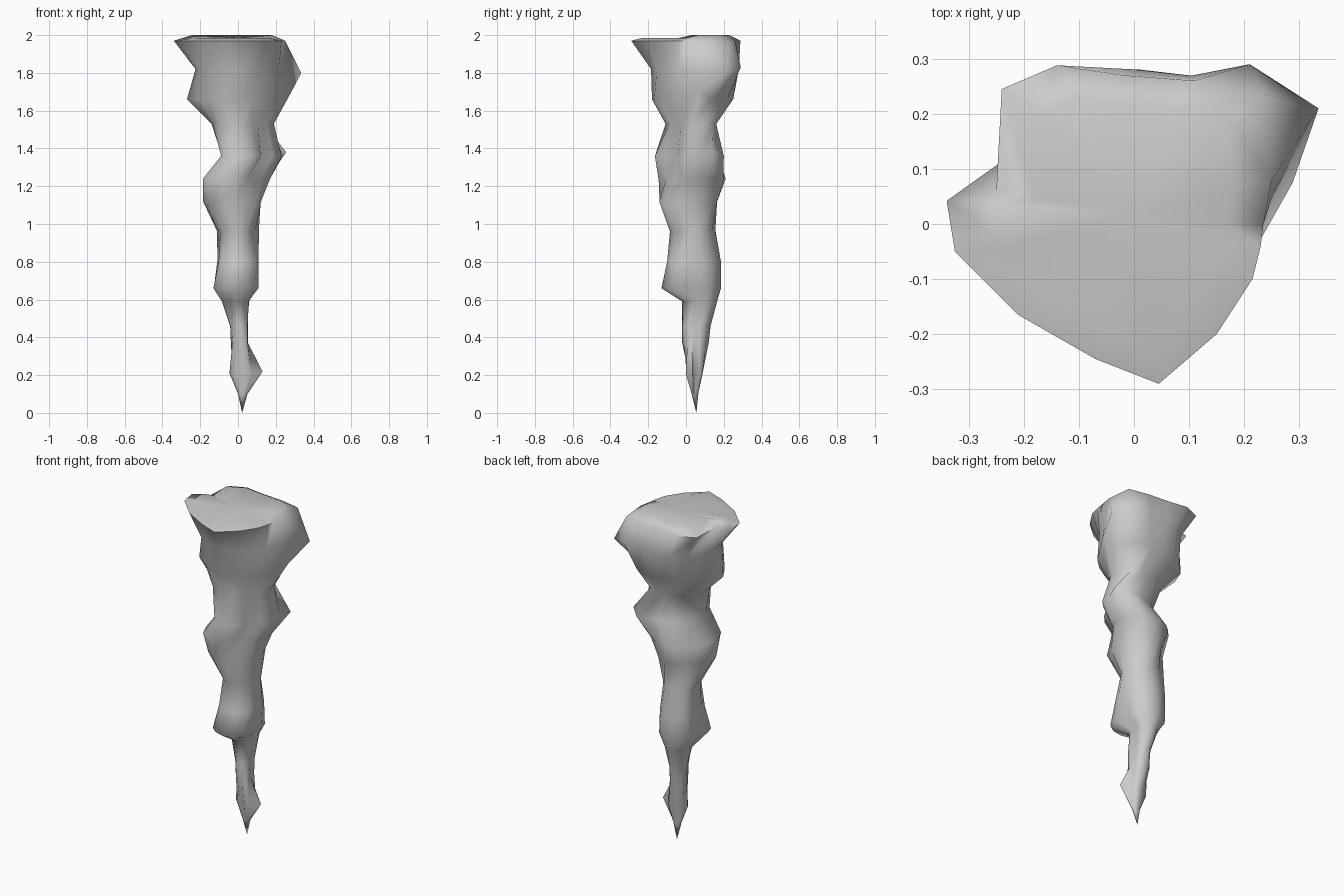
import bpy, bmesh, math
from mathutils import Vector

N = 16
D = math.sqrt(2)
# Section levels: z, left, right, front, back,
# then reach towards front-left, back-right, front-right, back-left (signed)
levels = [
    (0.10, 0.00, 0.05, 0.03, 0.065, 0.03, 0.07, -0.005, 0.035),
    (0.21, -0.045, 0.08, 0.02, 0.08, 0.00, 0.10, -0.05, 0.06),
    (0.37, -0.03, 0.045, -0.02, 0.12, 0.00, 0.095, -0.03, 0.09),
    (0.46, -0.04, 0.045, -0.02, 0.13, 0.00, 0.10, -0.03, 0.09),
    (0.59, -0.085, 0.055, -0.02, 0.165, -0.02, 0.13, -0.02, 0.13),
    (0.66, -0.12, 0.09, -0.13, 0.185, -0.135, 0.155, -0.13, 0.17),
    (0.80, -0.095, 0.105, -0.10, 0.185, -0.10, 0.15, -0.10, 0.175),
    (0.96, -0.10, 0.11, -0.085, 0.155, -0.08, 0.13, -0.06, 0.165),
    (1.12, -0.185, 0.12, -0.14, 0.165, -0.16, 0.16, -0.15, 0.14),
    (1.24, -0.185, 0.17, -0.145, 0.21, -0.19, 0.20, -0.09, 0.19),
    (1.36, -0.085, 0.23, -0.165, 0.17, -0.14, 0.25, -0.13, 0.10),
    (1.53, -0.14, 0.19, -0.09, 0.15, -0.14, 0.20, -0.11, 0.15),
    (1.66, -0.27, 0.25, -0.18, 0.24, -0.18, 0.28, -0.19, 0.25),
    (1.82, -0.225, 0.25, -0.185, 0.28, -0.20, 0.29, -0.18, 0.26),
]
# Irregular rim at the ceiling end, counter-clockwise from +x
rim = [(0.235, 0.00), (0.25, 0.08), (0.235, 0.235), (0.11, 0.26),
       (-0.02, 0.27), (-0.14, 0.288), (-0.24, 0.245), (-0.25, 0.06),
       (-0.34, 0.042), (-0.325, -0.05), (-0.21, -0.165), (-0.07, -0.245),
       (0.045, -0.29), (0.15, -0.20), (0.215, -0.10), (0.23, -0.04)]
# Jutting points pulled out of the body
spurs = [(0.335, 0.21, 1.80), (0.21, 0.29, 1.83), (0.288, 0.075, 1.71),
         (0.255, 0.14, 1.38), (0.19, 0.20, 1.36), (0.13, 0.035, 0.22)]


def section(z, l, r, f, b, fl, br, fr, bl):
    """Ring of N points through eight measured reaches about the middle."""
    cx, cy = (l + r) / 2, (f + b) / 2
    u, w = (cx + cy) / D, (cy - cx) / D
    reach = [r - cx, br - u, b - cy, bl - w, cx - l, u - fl, cy - f, w - fr]
    pts = []
    for k in range(N):
        a = 2 * math.pi * k / N
        q = k // 2
        d = reach[q] if k % 2 == 0 else (reach[q] + reach[(q + 1) % 8]) / 2
        pts.append((cx + d * math.cos(a), cy + d * math.sin(a), z))
    return pts


bm = bmesh.new()
tip = bm.verts.new((0.022, 0.055, 0))
rings = [[bm.verts.new(p) for p in section(*lv)] for lv in levels]
body = [v for ring in rings for v in ring]
for s in spurs:
    near = min(body, key=lambda v: (v.co - Vector(s)).length)
    near.co = s
rings.append([bm.verts.new((x, y, 1.97)) for x, y in rim])

# Skin between the sections, pointed tip and gently domed top
for lo, hi in zip(rings, rings[1:]):
    for k in range(N):
        j = (k + 1) % N
        bm.faces.new((lo[k], lo[j], hi[j], hi[k]))
inner = [bm.verts.new((x * 0.72, y * 0.8, 2.0 if y > 0 else 1.985)) for x, y in rim]
centre = bm.verts.new((0, 0.02, 1.985))
for k in range(N):
    j = (k + 1) % N
    bm.faces.new((tip, rings[0][j], rings[0][k]))
    bm.faces.new((rings[-1][k], rings[-1][j], inner[j], inner[k]))
    bm.faces.new((inner[k], inner[j], centre))
bmesh.ops.recalc_face_normals(bm, faces=bm.faces)

mesh = bpy.data.meshes.new("stalactite")
bm.to_mesh(mesh)
bm.free()
obj = bpy.data.objects.new("stalactite", mesh)
bpy.context.collection.objects.link(obj)
bpy.context.view_layer.objects.active = obj
obj.select_set(True)
bpy.ops.object.shade_smooth_by_angle(angle=math.radians(75))
